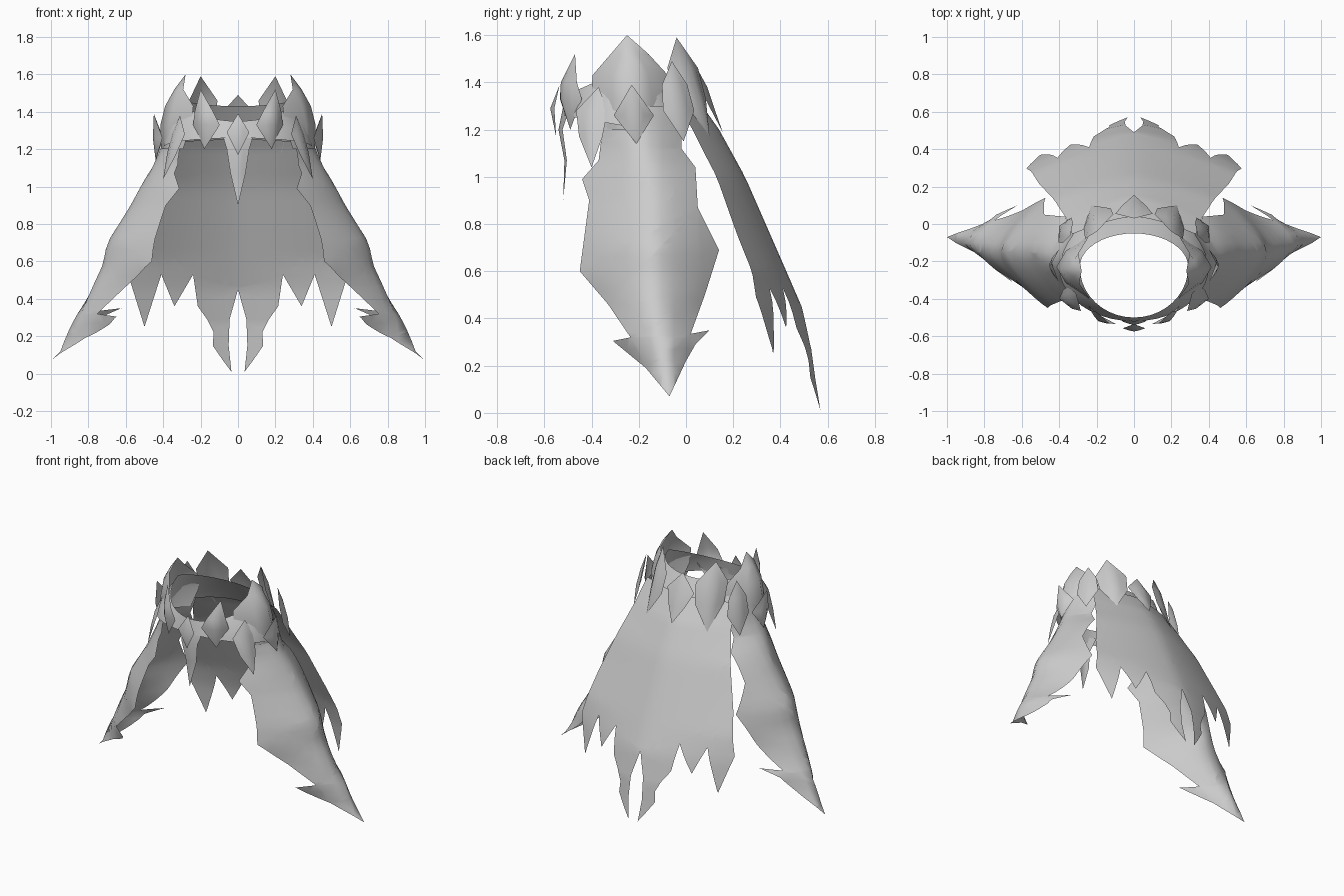
import bpy, bmesh, math
from mathutils import Vector

if "Cube" in bpy.data.objects:
    bpy.data.objects.remove(bpy.data.objects["Cube"])

grey = bpy.data.materials.new("plain_grey")
grey.use_nodes = True
grey.diffuse_color = (0.6, 0.6, 0.6, 1)
grey.node_tree.nodes["Principled BSDF"].inputs["Base Color"].default_value = (0.6, 0.6, 0.6, 1)
CENTRE = Vector((0, -0.23, 0))


def lerp_table(table, z):
    """Interpolate rows (z, a, b, ...) sorted by falling z."""
    if z >= table[0][0]:
        return table[0][1:]
    for p, q in zip(table, table[1:]):
        if z >= q[0]:
            f = (p[0] - z) / (p[0] - q[0])
            return [a + (b - a) * f for a, b in zip(p[1:], q[1:])]
    return table[-1][1:]


def finish(name, bm, mirror=False):
    """Turn the faces outward and make the object."""
    if mirror:
        for v in bm.verts:
            v.co.x = -v.co.x
    bm.normal_update()
    facing = 0
    for f in bm.faces:
        out = f.calc_center_median() - CENTRE
        out.z = 0
        facing += f.normal.dot(out) * f.calc_area()
    if facing < 0:
        bmesh.ops.reverse_faces(bm, faces=bm.faces[:])
    for f in bm.faces:
        f.smooth = True
    mesh = bpy.data.meshes.new(name)
    bm.to_mesh(mesh)
    bm.free()
    mesh.materials.append(grey)
    bpy.context.collection.objects.link(bpy.data.objects.new(name, mesh))


def cloth(name, outline, place, mirror=False):
    """Cut a flat outline (u, z) into a grid, then bend it with place(u, z)."""
    bm = bmesh.new()
    face = bm.faces.new([bm.verts.new((u, 0, z)) for u, z in outline])
    face.normal_update()
    bmesh.ops.triangulate(bm, faces=[face])
    for axis, count in ((Vector((1, 0, 0)), 29), (Vector((0, 0, 1)), 27)):
        for i in range(count):
            cut = axis * (0.05 * i + (0.02 if axis.z else -0.7))
            geom = bm.verts[:] + bm.edges[:] + bm.faces[:]
            bmesh.ops.bisect_plane(bm, geom=geom, plane_co=cut, plane_no=axis, dist=1e-5)
    for v in bm.verts:
        v.co = place(v.co.x, v.co.z)
    finish(name, bm, mirror)


def leaf(name, spine, fold=1.5, mirror=False):
    """Pointed leaf: spine rows (x, y, z, half width), sides folded inward."""
    bm = bmesh.new()
    rows = []
    for x, y, z, w in spine:
        out = (Vector((x, y, 0)) - CENTRE).normalized()
        side = Vector((-out.y, out.x, 0))
        steps = (-1, -0.5, 0, 0.5, 1) if w else (0,)
        rows.append([bm.verts.new(Vector((x, y, z)) + side * w * s - out * fold * (w * s) ** 2
                                  - out * 0.2 * w * abs(s)) for s in steps])
    for a, b in zip(rows, rows[1:]):
        for i in range(4):
            if len(a) == 1:
                bm.faces.new((a[0], b[i], b[i + 1]))
            elif len(b) == 1:
                bm.faces.new((a[i], b[0], a[i + 1]))
            else:
                bm.faces.new((a[i], b[i], b[i + 1], a[i + 1]))
    finish(name, bm, mirror)


def pair(make, name, *args, **kw):
    make("left_" + name, *args, **kw)
    make("right_" + name, *args, mirror=True, **kw)


# Ragged back panel, bowed backward
back_half = [(0.045, 0.29), (0.05, 0.15), (0.035, 0.01), (0.08, 0.07), (0.135, 0.15),
             (0.13, 0.22), (0.165, 0.29), (0.215, 0.36), (0.24, 0.53), (0.34, 0.36),
             (0.41, 0.53), (0.5, 0.25), (0.575, 0.49), (0.51, 0.75), (0.42, 1.02),
             (0.36, 1.2), (0.33, 1.34)]
back_curve = [(1.34, 0.04, 0.5), (1.2, 0.14, 0.52), (1.0, 0.25, 0.43), (0.6, 0.425, 0.36),
              (0.45, 0.49, 0.42), (0.27, 0.535, 0.47), (0, 0.575, 0.6)]


def place_back(x, z):
    y, bow = lerp_table(back_curve, z)
    return Vector((x, y - bow * abs(x) ** 1.5, z))


cloth("back_panel", [(0, 0.45)] + back_half + [(-x, z) for x, z in reversed(back_half)], place_back)

# Barbed side panels, arched over a ridge
side_outline = [(-0.36, 1.3), (-0.36, 1.15), (-0.37, 1.07), (-0.44, 0.99), (-0.41, 0.9),
                (-0.45, 0.6), (-0.33, 0.46), (-0.235, 0.32), (-0.31, 0.305), (-0.17, 0.19),
                (-0.07, 0.07), (0, 0.22), (0.04, 0.29), (0.1, 0.35), (0.02, 0.335),
                (0.08, 0.5), (0.14, 0.69), (0.05, 0.87), (0.04, 1.04), (-0.02, 1.12),
                (-0.02, 1.3)]
side_curve = [(1.3, 0.39, -0.2, 1.2), (1.2, 0.415, -0.19, 1.5), (1.12, 0.455, -0.18, 1.7),
              (1.0, 0.52, -0.15, 1.35), (0.9, 0.575, -0.14, 1.35), (0.7, 0.7, -0.14, 1.55),
              (0.58, 0.725, -0.14, 1.5), (0.46, 0.785, -0.13, 2.0), (0.38, 0.825, -0.12, 2.2),
              (0.3, 0.87, -0.1, 2.3), (0.19, 0.93, -0.085, 4.5), (0.07, 1.0, -0.07, 7)]


def place_side(y, z):
    x, ridge, bow = lerp_table(side_curve, z)
    return Vector((x - bow * abs(y - ridge) ** 1.5, y, z))


pair(cloth, "side_panel", side_outline, place_side)

# Waist band, high at the hips and leaning inward at the top
bm = bmesh.new()
loops = []
for level in (0, 0.5, 1):
    loop = []
    for i in range(40):
        a = math.tau * i / 40
        c, s = math.cos(a), math.sin(a)
        front, back = max(-s, 0), max(s, 0)
        low = 1.21 + 0.05 * front + 0.04 * back
        high = 1.47 - 0.12 * front - 0.04 * back
        rx = 0.4 - 0.11 * level ** 2
        ry = (0.29 - 0.02 * level) if s < 0 else (0.3 - 0.12 * level)
        loop.append(bm.verts.new((rx * c, -0.23 + ry * s, low + (high - low) * level)))
    loops.append(loop)
for a, b in zip(loops, loops[1:]):
    for i in range(40):
        j = (i + 1) % 40
        bm.faces.new((a[i], a[j], b[j], b[i]))
finish("waist_band", bm)

# Front leaves
leaf("front_centre_spike", [(0, -0.52, 1.3, 0.09), (0, -0.54, 1.2, 0.06),
                            (0, -0.515, 1.07, 0.04), (0, -0.52, 0.9, 0)])
leaf("front_centre_leaf", [(0, -0.535, 1.39, 0), (0, -0.575, 1.29, 0.06), (0, -0.55, 1.17, 0)])
pair(leaf, "front_leaf", [(0.2, -0.47, 1.52, 0), (0.195, -0.515, 1.4, 0.06),
                          (0.19, -0.52, 1.33, 0.085), (0.18, -0.49, 1.2, 0)], fold=3)
pair(leaf, "front_outer_leaf", [(0.31, -0.37, 1.38, 0), (0.34, -0.41, 1.28, 0.075),
                                (0.37, -0.41, 1.17, 0.055), (0.4, -0.4, 1.04, 0)])

# Hip leaves
pair(leaf, "hip_leaf", [(0.28, -0.25, 1.6, 0), (0.34, -0.24, 1.52, 0.08), (0.39, -0.24, 1.43, 0.16),
                        (0.415, -0.23, 1.33, 0.17), (0.41, -0.23, 1.2, 0.14)], fold=4.5)
pair(leaf, "hip_small_leaf", [(0.45, -0.23, 1.39, 0), (0.455, -0.22, 1.26, 0.085),
                              (0.44, -0.21, 1.14, 0)], fold=5)
pair(leaf, "hip_rear_leaf", [(0.34, -0.06, 1.49, 0), (0.37, -0.04, 1.39, 0.06),
                             (0.39, -0.02, 1.28, 0.075), (0.4, -0.01, 1.15, 0)])

# Back leaves
pair(leaf, "back_leaf", [(0.2, -0.04, 1.59, 0), (0.215, 0.02, 1.46, 0.1),
                         (0.22, 0.06, 1.33, 0.09), (0.23, 0.1, 1.17, 0)], fold=2.5)
leaf("back_centre_leaf", [(0, 0.03, 1.49, 0), (0, 0.09, 1.38, 0.1), (0, 0.12, 1.29, 0.06),
                          (0, 0.155, 1.19, 0)])
